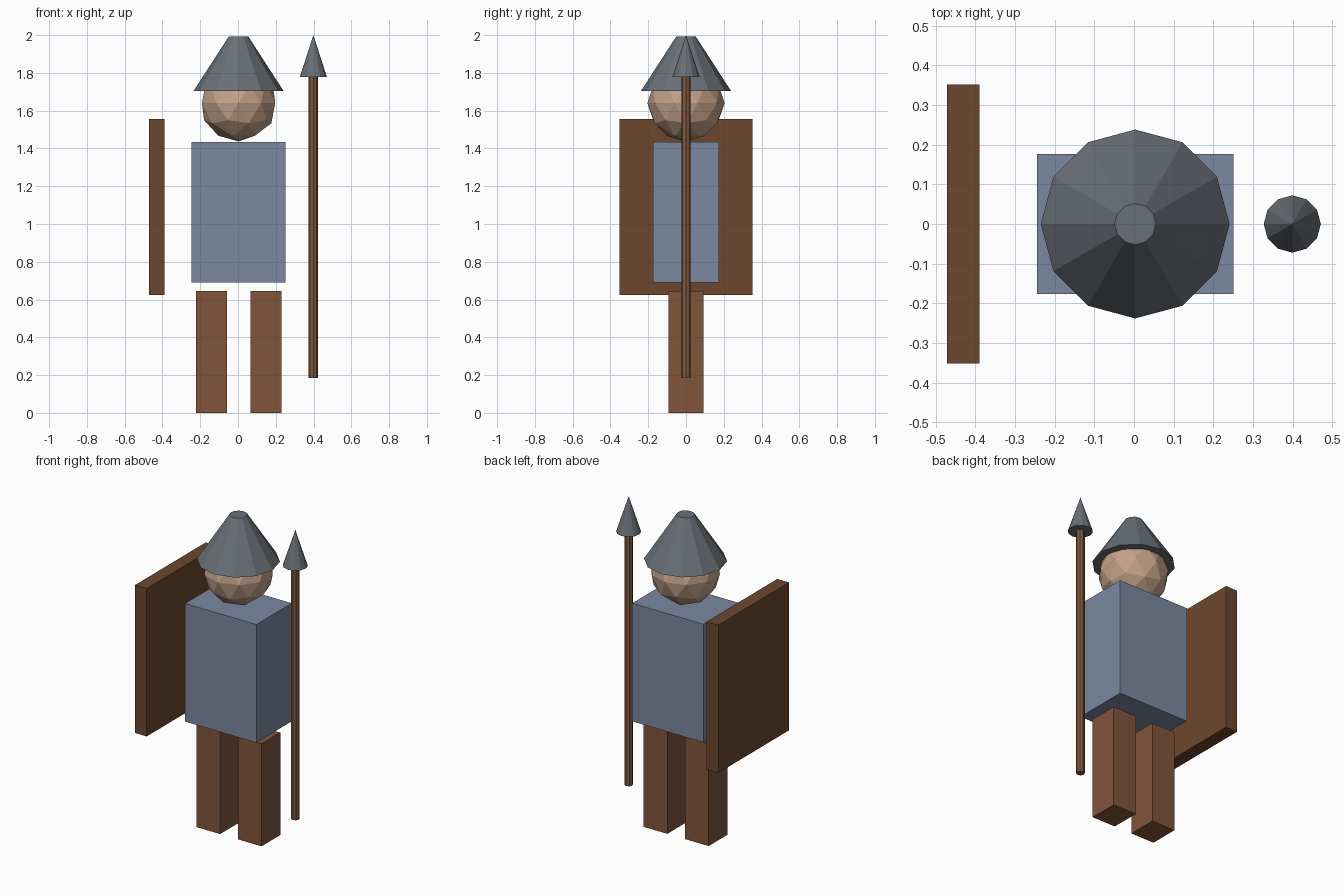
import bpy

if "Cube" in bpy.data.objects:
    bpy.data.objects.remove(bpy.data.objects["Cube"])


def material(name, rgb):
    mat = bpy.data.materials.new(name)
    mat.diffuse_color = (*rgb, 1)
    mat.use_nodes = True
    mat.node_tree.nodes["Principled BSDF"].inputs["Base Color"].default_value = mat.diffuse_color
    return mat


CLOTH = material("blue_cloth", (0.20, 0.25, 0.36))
LEATHER = material("leather", (0.22, 0.09, 0.045))
WOOD = material("dark_wood", (0.15, 0.062, 0.027))
SHAFT = material("shaft_wood", (0.22, 0.10, 0.045))
SKIN = material("skin", (0.55, 0.36, 0.25))
IRON = material("iron", (0.14, 0.16, 0.18))


def finish(name, mat):
    obj = bpy.context.object
    obj.name = name
    obj.data.materials.append(mat)
    return obj


def box(name, x, z0, z1, sx, sy, mat):
    bpy.ops.mesh.primitive_cube_add(size=1, location=(x, 0, (z0 + z1) / 2))
    bpy.context.object.scale = (sx, sy, z1 - z0)
    bpy.ops.object.transform_apply(location=False, rotation=False, scale=True)
    return finish(name, mat)


def cone(name, x, z0, z1, r0, r1, mat, sides=12):
    bpy.ops.mesh.primitive_cone_add(vertices=sides, radius1=r0, radius2=r1,
                                    depth=z1 - z0, location=(x, 0, (z0 + z1) / 2))
    return finish(name, mat)


CX = 0.003    # body centre line
SPEAR_X = 0.399

# Legs and torso
for side, label in ((-1, "left"), (1, "right")):
    box(f"{label}_leg", CX + side * 0.144, 0, 0.645, 0.164, 0.186, LEATHER)
box("torso", CX, 0.69, 1.433, 0.496, 0.352, CLOTH)

# Head and conical helmet
bpy.ops.mesh.primitive_ico_sphere_add(subdivisions=2, radius=0.204, location=(CX, 0, 1.641))
finish("head", SKIN)
cone("helmet", CX, 1.705, 1.992, 0.238, 0.052, IRON)

# Shield on one side
box("shield", -0.43, 0.625, 1.555, 0.082, 0.704, WOOD)

# Spear on the other side
cone("spear_shaft", SPEAR_X, 0.185, 1.78, 0.025, 0.025, SHAFT, sides=8)
cone("spear_head", SPEAR_X, 1.777, 2.0, 0.072, 0, IRON)
